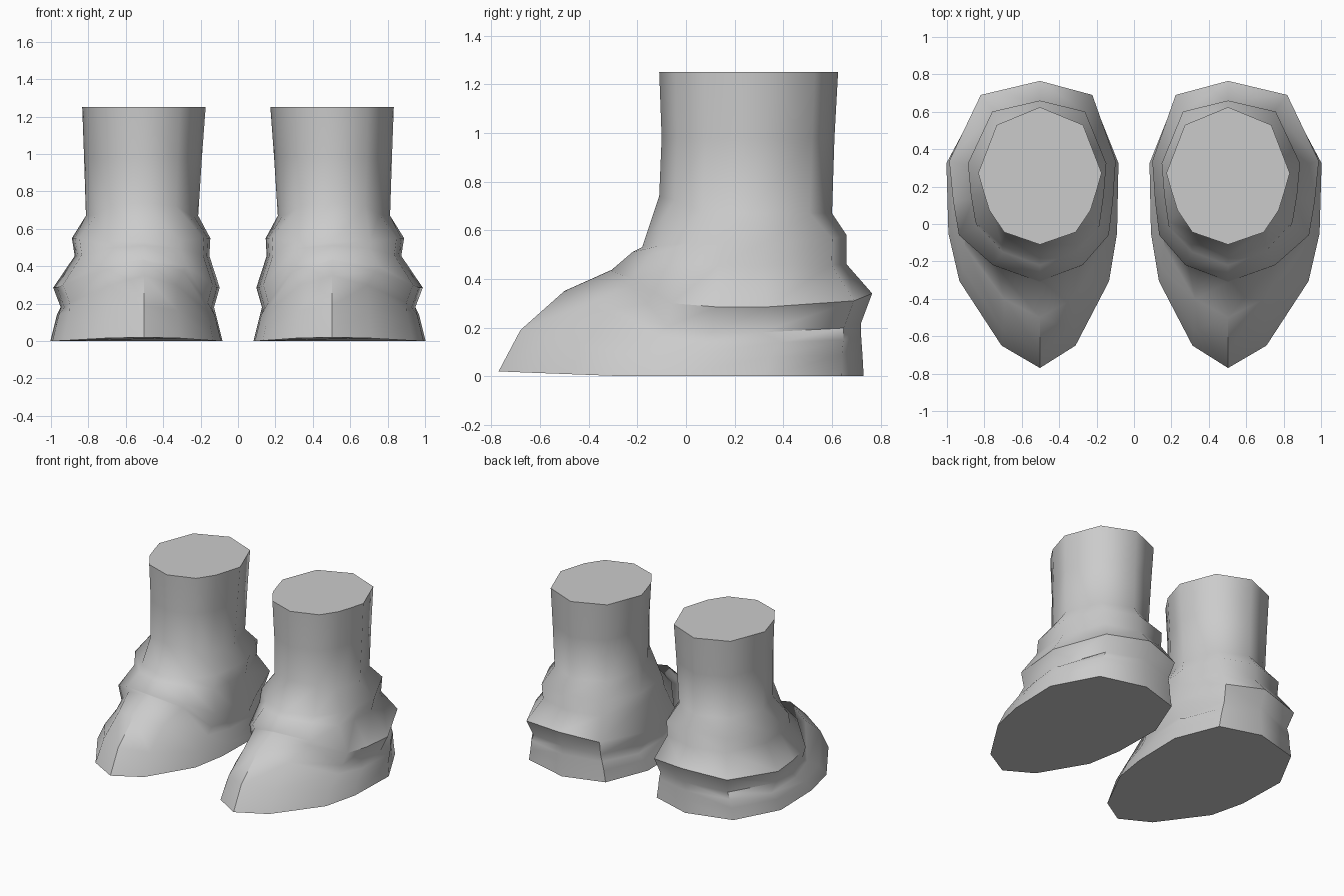
import bpy, bmesh, math

cube = bpy.data.objects.get("Cube")
if cube:
    bpy.data.objects.remove(cube, do_unlink=True)

grey = bpy.data.materials.new("plain grey")
grey.use_nodes = True
colour = (0.6, 0.6, 0.6, 1)
grey.diffuse_color = colour
grey.node_tree.nodes["Principled BSDF"].inputs["Base Color"].default_value = colour

# Half outlines, toe to heel: (fraction of length, fraction of half width)
SOLE = [(0, 0), (.08, .43), (.31, .87), (.48, .98), (.73, 1), (.94, .68), (1, 0)]
FOLD = [(0, 0), (.08, .54), (.23, .9), (.4, .96), (.6, 1), (.93, .67), (1, 0)]
LEG = [(0, 0), (.09, .58), (.25, .82), (.38, .91), (.52, 1), (.87, .7), (1, 0)]
SIDE_BLEND = [0, .25, .9, 1, 1, .55, 0]   # how far each point takes the side height

# Rings: outline, front y, back y, half width, outward shift, front z, side z, back z
RINGS = [
    (SOLE, -.77, .73, .46, .04, .02, 0, 0),
    (SOLE, -.68, .725, .44, .04, .19, .08, .09),
    (SOLE, -.50, .72, .425, .04, .35, .14, .16),
    (FOLD, -.31, .72, .41, .035, .435, .18, .22),     # under lower fold
    (FOLD, -.305, .765, .445, .04, .437, .285, .34),  # lower fold
    (FOLD, -.22, .66, .36, .01, .51, .455, .46),      # under upper fold
    (FOLD, -.18, .66, .37, .015, .53, .55, .58),      # upper fold
    (LEG, -.11, .60, .30, .01, .74, .67, .67),
    (LEG, -.10, .61, .315, .005, .98, .98, .98),
    (LEG, -.11, .625, .33, 0, 1.25, 1.25, 1.25),
]


def ring_points(ring, mirror):
    """Closed loop of points around one ring."""
    outline, y0, y1, half, shift, z_front, z_side, z_back = ring
    last = len(outline) - 1
    order = [(i, 1) for i in range(last + 1)] + [(i, -1) for i in range(last - 1, 0, -1)]
    points = []
    for i, side in order:
        t, w = outline[i]
        end = z_back if i > last - 2 else z_front
        z = end + (z_side - end) * SIDE_BLEND[i]
        x = .503 + shift * w * w + side * w * half
        points.append((x * mirror, y0 + t * (y1 - y0), z))
    return points


def make_boot(name, mirror):
    bm = bmesh.new()
    loops = [[bm.verts.new(p) for p in ring_points(r, mirror)] for r in RINGS]
    n = len(loops[0])
    for low, high in zip(loops, loops[1:]):
        for i in range(n):
            j = (i + 1) % n
            bm.faces.new((low[i], low[j], high[j], high[i]))
    bm.faces.new(loops[0])      # sole
    bm.faces.new(loops[-1])     # top
    bmesh.ops.recalc_face_normals(bm, faces=bm.faces[:])
    mesh = bpy.data.meshes.new(name)
    bm.to_mesh(mesh)
    bm.free()
    mesh.materials.append(grey)
    boot = bpy.data.objects.new(name, mesh)
    bpy.context.collection.objects.link(boot)
    bpy.ops.object.select_all(action='DESELECT')
    boot.select_set(True)
    bpy.context.view_layer.objects.active = boot
    bpy.ops.object.shade_smooth_by_angle(angle=math.radians(50))


make_boot("left_boot", 1)
make_boot("right_boot", -1)
